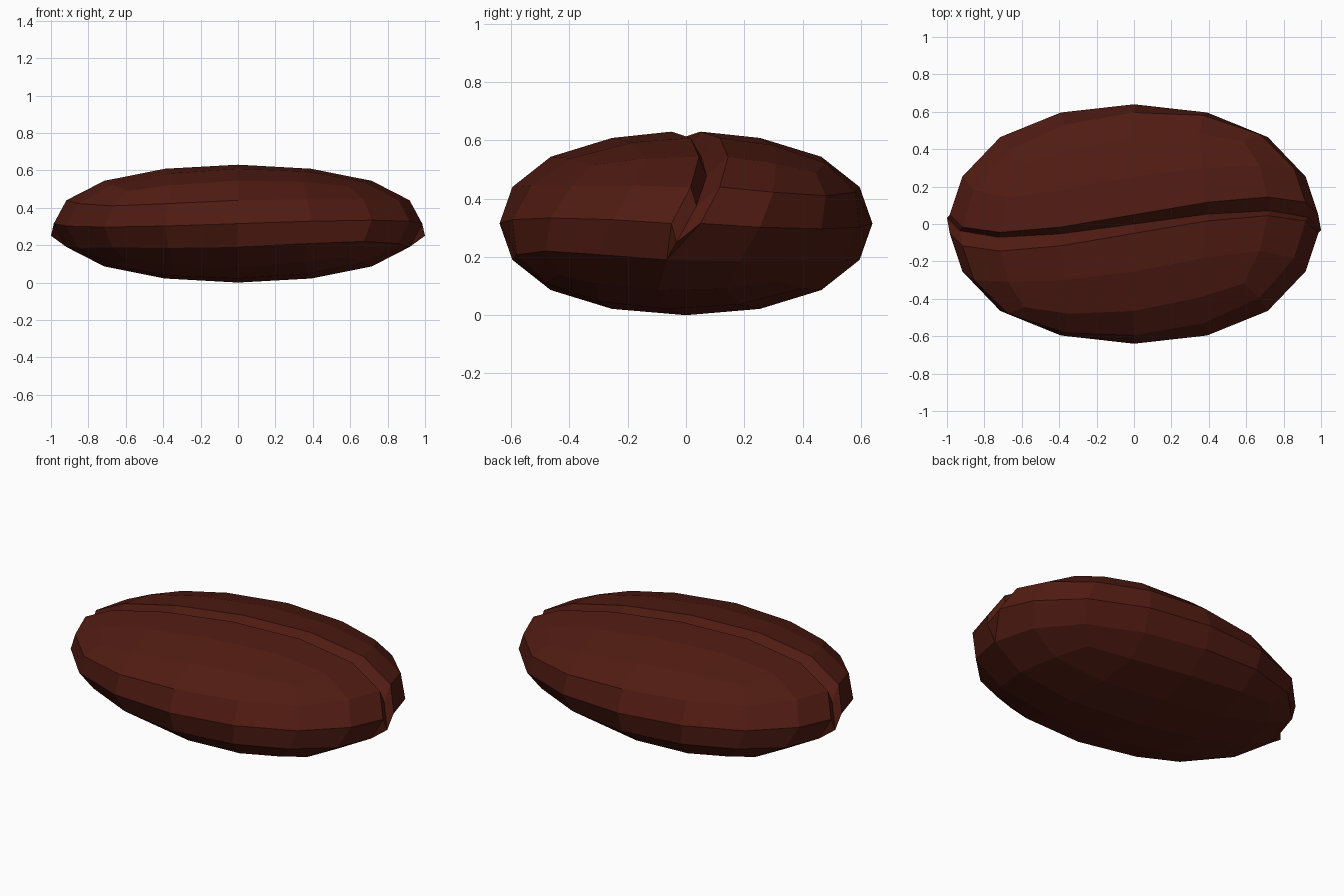
import bpy, bmesh, math

if "Cube" in bpy.data.objects:
    bpy.data.objects.remove(bpy.data.objects["Cube"])

# Bean body: rounded cube, two subdivision levels
bpy.ops.mesh.primitive_cube_add(size=2)
bean = bpy.context.object
bean.name = bean.data.name = "coffee_bean"
sub = bean.modifiers.new("round", 'SUBSURF')
sub.levels = sub.render_levels = 2
bpy.ops.object.modifier_apply(modifier=sub.name)

bm = bmesh.new()
bm.from_mesh(bean.data)
r = max(v.co.z for v in bm.verts)
for v in bm.verts:
    v.co /= r

# Open the seam along the top centre line, ending just below both tips
def on_seam(v):
    return abs(v.co.y) < 1e-4 and v.co.z > -0.5

bmesh.ops.split_edges(bm, edges=[e for e in bm.edges if all(on_seam(v) for v in e.verts)])
seam = sorted((v for v in bm.verts if on_seam(v)), key=lambda v: math.atan2(v.co.z, v.co.x))
ends = [v for v in seam if v.co.z < -0.2]
right_end = next(v for v in ends if v.co.x > 0)
left_end = next(v for v in ends if v.co.x < 0)
def side(v):
    return 1 if sum(f.calc_center_median().y for f in v.link_faces) > 0 else -1

rims = {s: sorted((v for v in seam if v not in ends and side(v) == s),
                  key=lambda v: -v.co.x) for s in (-1, 1)}

# Gentle twist along the length gives the S-shaped crease
for v in bm.verts:
    x, y, z = v.co
    t = 0.28 * x
    v.co = (0.985 * x, 0.64 * (y + t * z), 0.315 * (z - 0.4 * t * y) + 0.315)
for s, row in rims.items():
    for v in row:
        v.co.y += 0.05 * s

# V-shaped groove floor
floor = []
for a, b in zip(rims[-1], rims[1]):
    c = (a.co + b.co) / 2
    floor.append(bm.verts.new((c.x * 1.015, c.y - 0.033 * c.x, c.z - 0.065)))
for row in rims.values():
    chain = [right_end] + row + [left_end]
    bm.faces.new((right_end, row[0], floor[0]))
    bm.faces.new((left_end, row[-1], floor[-1]))
    for i in range(len(row) - 1):
        bm.faces.new((row[i], row[i + 1], floor[i + 1], floor[i]))
bmesh.ops.recalc_face_normals(bm, faces=bm.faces[:])

# Rest on the ground
low = min(v.co.z for v in bm.verts)
for v in bm.verts:
    v.co.z -= low
bm.to_mesh(bean.data)
bm.free()
for p in bean.data.polygons:
    p.use_smooth = False

mat = bpy.data.materials.new("dark_roast")
mat.diffuse_color = (0.08, 0.011, 0.006, 1)
mat.use_nodes = True
mat.node_tree.nodes["Principled BSDF"].inputs["Base Color"].default_value = mat.diffuse_color
bean.data.materials.append(mat)
